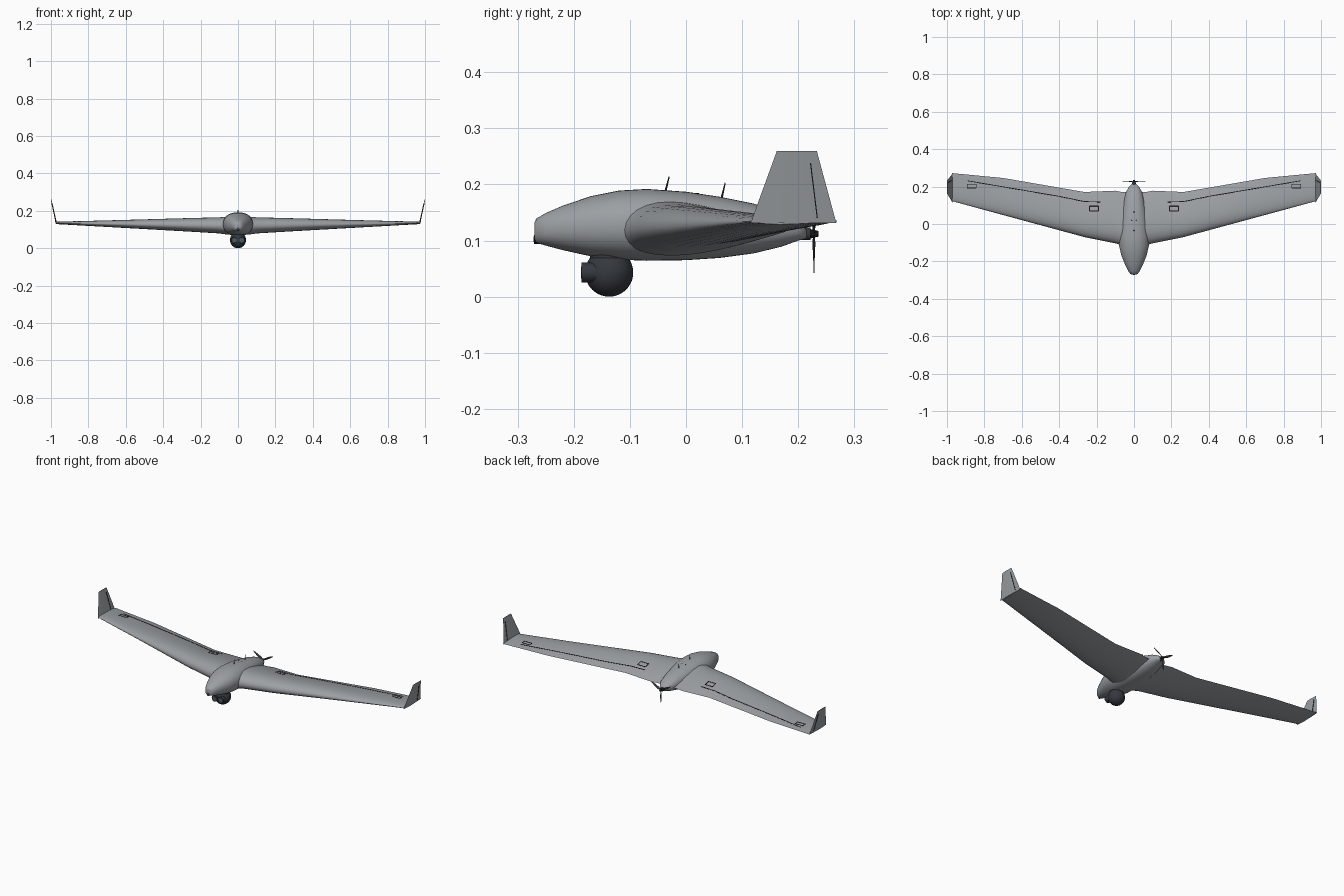
import bpy, bmesh, math
from mathutils import Vector, Matrix

cube = bpy.data.objects.get("Cube")
if cube:
    bpy.data.objects.remove(cube, do_unlink=True)


def material(name, rgb):
    m = bpy.data.materials.new(name)
    m.use_nodes = True
    m.diffuse_color = (*rgb, 1)
    m.node_tree.nodes["Principled BSDF"].inputs["Base Color"].default_value = (*rgb, 1)
    return m


GREY = material("airframe grey", (0.33, 0.35, 0.37))
DARK = material("turret charcoal", (0.035, 0.041, 0.049))
BLACK = material("line black", (0.008, 0.008, 0.01))
GLASS = material("lens glass", (0.07, 0.11, 0.13))


def finish(bm, name, mat, smooth=35):
    bmesh.ops.recalc_face_normals(bm, faces=bm.faces)
    mesh = bpy.data.meshes.new(name)
    bm.to_mesh(mesh)
    bm.free()
    mesh.materials.append(mat)
    ob = bpy.data.objects.new(name, mesh)
    bpy.context.collection.objects.link(ob)
    if smooth:
        bpy.ops.object.select_all(action='DESELECT')
        ob.select_set(True)
        bpy.context.view_layer.objects.active = ob
        bpy.ops.object.shade_smooth_by_angle(angle=math.radians(smooth))
    return ob


def loft(name, rings, mat, smooth=35):
    """Skin a list of equal-length closed rings and cap both ends."""
    bm = bmesh.new()
    vs = [[bm.verts.new(p) for p in ring] for ring in rings]
    n = len(vs[0])
    for a, b in zip(vs, vs[1:]):
        for i in range(n):
            j = (i + 1) % n
            bm.faces.new((a[i], a[j], b[j], b[i]))
    bm.faces.new(vs[0])
    bm.faces.new(vs[-1])
    return finish(bm, name, mat, smooth)


def rod(name, a, b, r1, mat, r2=None, seg=20):
    """Cylinder or cone from point a to point b."""
    a, b = Vector(a), Vector(b)
    d = b - a
    bm = bmesh.new()
    bmesh.ops.create_cone(bm, cap_ends=True, segments=seg, radius1=r1,
                          radius2=r1 if r2 is None else r2, depth=d.length)
    rot = d.to_track_quat('Z', 'Y').to_matrix().to_4x4()
    bm.transform(Matrix.Translation((a + b) / 2) @ rot)
    return finish(bm, name, mat)


def lerp_row(table, x):
    for a, b in zip(table, table[1:]):
        if x <= b[0]:
            f = (x - a[0]) / (b[0] - a[0])
            return [p + (q - p) * f for p, q in zip(a, b)]
    return list(table[-1])


# Fuselage: y, half width, bottom z, top z
BODY = [(-.27, .012, .101, .132), (-.267, .020, .096, .139), (-.25, .032, .091, .149),
        (-.22, .047, .083, .162), (-.17, .067, .072, .179), (-.12, .079, .066, .189),
        (-.07, .081, .064, .192), (0, .076, .065, .187), (.06, .066, .069, .178),
        (.12, .055, .077, .166), (.17, .043, .089, .150), (.20, .027, .100, .134),
        (.215, .012, .104, .120)]


def body_ring(y, hw, zb, zt, n=40):
    ring = []
    for i in range(n):
        a = math.tau * i / n
        c, s = math.cos(a), math.sin(a)
        k = 2 / 2.2
        ring.append((hw * math.copysign(abs(c) ** k, c), y,
                     (zb + zt) / 2 + (zt - zb) / 2 * math.copysign(abs(s) ** k, s)))
    return ring


loft("fuselage", [body_ring(*r) for r in BODY], GREY, 50)

# Wing stations: x, leading y, trailing y, leading z, trailing z, rise, drop
WING = [(0, -.115, .17, .118, .115, .052, .044), (.06, -.115, .17, .118, .115, .052, .044),
        (.10, -.103, .178, .119, .116, .047, .039), (.265, -.070, .171, .122, .119, .040, .032),
        (.70, .048, .246, .130, .129, .019, .016), (.972, .122, .272, .135, .135, .007, .006)]


def thickness(t):
    return (.2969 * math.sqrt(t) - .126 * t - .3516 * t**2 + .2843 * t**3 - .1036 * t**4) / .1


def wing_point(x, t, upper):
    _, y0, y1, z0, z1, up, down = lerp_row(WING, x)
    h = up * thickness(t) if upper else -down * thickness(t)
    return Vector((x, y0 + (y1 - y0) * t, z0 + (z1 - z0) * t + h))


def wing_ring(x, s, n=16):
    ts = [(1 - math.cos(math.pi * i / n)) / 2 for i in range(n + 1)]
    pts = [wing_point(x, t, True) for t in reversed(ts)]
    pts += [wing_point(x, t, False) for t in ts[1:]]
    return [(s * p.x, p.y, p.z) for p in pts]


def on_wing(x, y):
    _, y0, y1 = lerp_row(WING, x)[:3]
    return wing_point(x, (y - y0) / (y1 - y0), True)


def wing_line(name, corners, s, width=.004, closed=False):
    """Thin painted ribbon following the upper wing skin."""
    bm = bmesh.new()
    pts = corners + corners[:1] if closed else corners
    for (xa, ya), (xb, yb) in zip(pts, pts[1:]):
        d = Vector((xb - xa, yb - ya)).normalized() * width / 2
        steps = max(2, int(math.hypot(xb - xa, yb - ya) / .02))
        prev = None
        for i in range(steps + 1):
            f = i / steps
            x, y = xa + (xb - xa) * f, ya + (yb - ya) * f
            pair = []
            for side in (1, -1):
                p = on_wing(x - d.y * side, y + d.x * side)
                pair.append(bm.verts.new((s * p.x, p.y, p.z + .0012)))
            if prev:
                bm.faces.new((prev[0], prev[1], pair[1], pair[0]))
            prev = pair
    ob = finish(bm, name, BLACK, 0)
    mod = ob.modifiers.new("thickness", 'SOLIDIFY')
    mod.thickness = .001
    mod.offset = 0


def box_outline(cx, cy, w, h):
    return [(cx - w, cy - h), (cx + w, cy - h), (cx + w, cy + h), (cx - w, cy + h)]


def fin_ring(y0, y1, x, z, half, s):
    """Slim section tapering to the front and rear edges."""
    m = y0 + (y1 - y0) * .35
    return [(s * x, y0, z), (s * (x + half), m, z), (s * x, y1, z), (s * (x - half), m, z)]


XS = [0, .06, .08, .10, .18, .265, .4, .55, .70, .84, .972]
for s, side in ((1, "left"), (-1, "right")):
    loft(side + "_wing", [wing_ring(x, s) for x in XS], GREY, 50)
    # Canted winglet and its rudder hinge line
    loft(side + "_winglet", [fin_ring(.115, .268, .971, .131, .004, s),
                             fin_ring(.162, .233, .999, .26, .0015, s)], GREY, 20)

    def hinge(y, z):
        x = .971 + .028 * (z - .131) / .129
        return [(s * (x + dx), y + dy, z) for dx, dy in
                ((-.003, -.001), (.003, -.001), (.003, .001), (-.003, .001))]
    loft(side + "_rudder_hinge", [hinge(.234, .14), hinge(.222, .238)], BLACK, 0)
    # Control surface hinge and service hatches
    wing_line(side + "_elevon_hinge", [(.18, .118), (.265, .12), (.40, .148), (.89, .231)], s)
    wing_line(side + "_inner_hatch", box_outline(.214, .083, .024, .014), s, closed=True)
    wing_line(side + "_outer_hatch", box_outline(.868, .203, .024, .010), s, closed=True)

# Sensor turret with twin lenses
BALL = Vector((0, -.137, .043))
bm = bmesh.new()
bmesh.ops.create_uvsphere(bm, u_segments=32, v_segments=20, radius=.043)
bm.transform(Matrix.Translation(BALL))
finish(bm, "turret_ball", DARK)
rod("turret_collar", (0, -.137, .058), (0, -.137, .08), .034, DARK, seg=32)
for x, side in ((.019, "left"), (-.019, "right")):
    rod(side + "_lens_barrel", (x, -.145, .043), (x, -.186, .043), .0178, DARK, seg=24)
    rod(side + "_lens", (x, -.18, .043), (x, -.1868, .043), .011, GLASS)

# Nose camera
rod("nose_camera", (0, -.255, .102), (0, -.271, .102), .008, BLACK)
rod("nose_camera_lens", (0, -.265, .102), (0, -.2718, .102), .005, GLASS)

# Dorsal antennas and small vents
rod("front_antenna", (0, -.037, .186), (0, -.030, .214), .002, DARK, .001, 8)
rod("rear_antenna", (0, .063, .174), (0, .070, .203), .002, DARK, .001, 8)
for x in (-.012, .012):
    rod("top_vent", (x, .02, .179), (x, .02, .1845), .003, BLACK, seg=10)

# Pusher motor, spinner and three-bladed propeller
HUB = Vector((0, .228, .112))
rod("motor", (0, .200, .112), (0, .222, .112), .011, DARK)
rod("propeller_hub", (0, .221, .112), (0, .236, .112), .0085, BLACK, .005)
for k in range(3):
    turn = Matrix.Translation(HUB) @ Matrix.Rotation(math.pi + k * math.tau / 3, 4, 'Y')
    rings = []
    for r, w, pitch in ((.004, .004, 50), (.018, .007, 38), (.045, .006, 22), (.070, .002, 12)):
        c, sn = math.cos(math.radians(pitch)), math.sin(math.radians(pitch))
        rings.append([turn @ Vector((u * c - v * sn, (u * sn + v * c) * .6, r))
                      for u, v in ((-w, 0), (0, .001), (w, 0), (0, -.001))])
    loft("propeller_blade", rings, DARK, 40)
